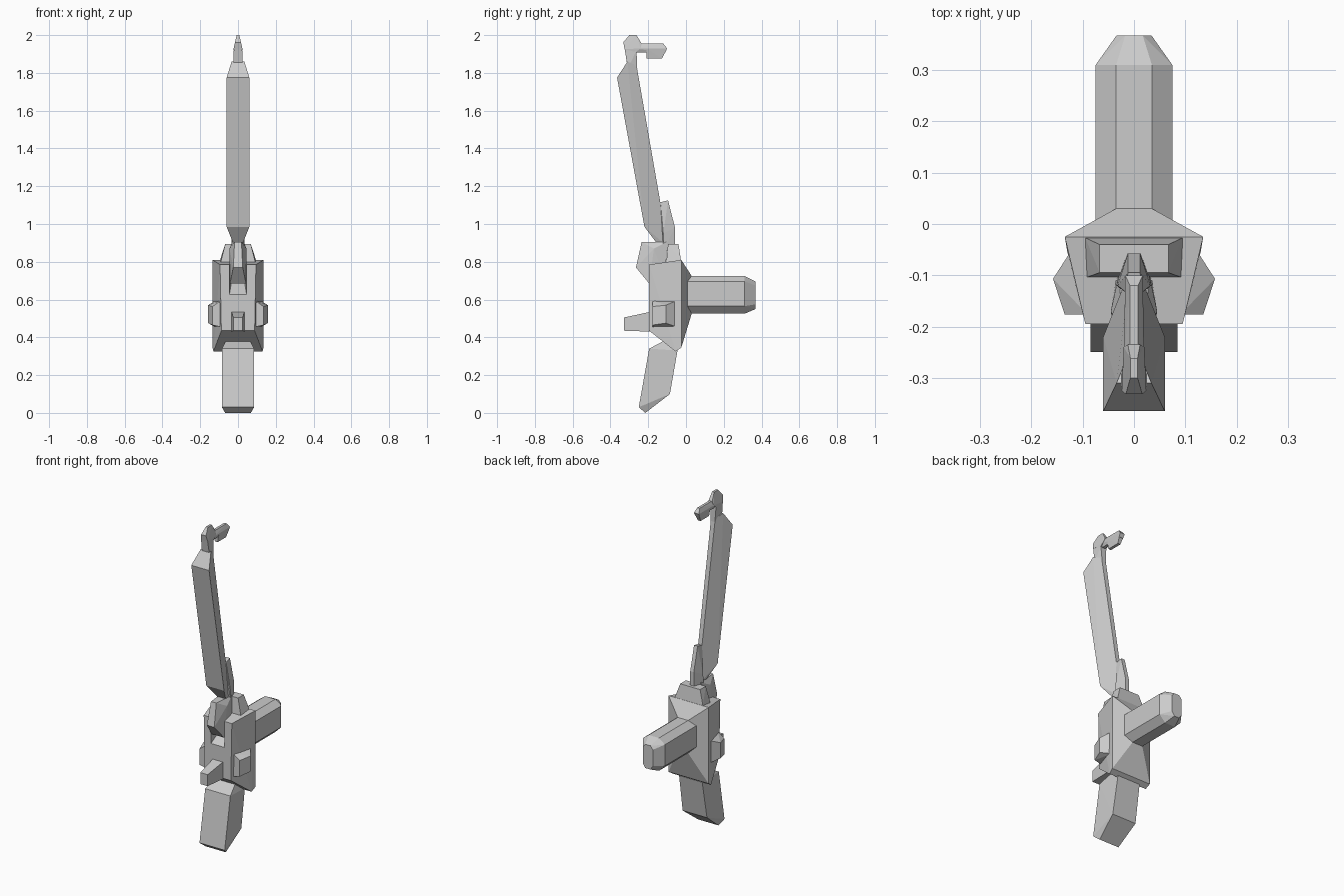
import bpy, bmesh


def hull(name, pts):
    """Convex faceted solid from (y, z, half_width) points mirrored across x."""
    bm = bmesh.new()
    for y, z, w in pts:
        for s in (-1, 1):
            bm.verts.new((s * w, y, z))
    return finish(name, bm)


def finish(name, bm):
    out = bmesh.ops.convex_hull(bm, input=bm.verts)
    junk = [v for v in bm.verts if not v.link_faces]
    bmesh.ops.delete(bm, geom=junk, context='VERTS')
    bmesh.ops.dissolve_limit(bm, angle_limit=0.02, verts=bm.verts, edges=bm.edges)
    bmesh.ops.recalc_face_normals(bm, faces=bm.faces)
    me = bpy.data.meshes.new(name)
    bm.to_mesh(me)
    bm.free()
    ob = bpy.data.objects.new(name, me)
    bpy.context.collection.objects.link(ob)
    return ob


# Main body with a sloped pocket cut in its front
body = hull("body", [(-.025, .81, .135), (-.025, .345, .135), (-.055, .325, .13),
                     (-.195, .435, .088), (-.195, .785, .095)])
pocket = hull("pocket_cutter", [(-.23, .60, .05), (-.11, .69, .035),
                                (-.11, .95, .035), (-.23, .95, .05)])
mod = body.modifiers.new("pocket", 'BOOLEAN')
mod.operation, mod.object, mod.solver = 'DIFFERENCE', pocket, 'EXACT'
bpy.context.view_layer.objects.active = body
bpy.ops.object.modifier_apply(modifier=mod.name)
bpy.data.objects.remove(pocket)

# Rear bar: octagonal, chamfered at the end, flared where it meets the body
hull("bar_flare", [(-.025, .81, .135), (-.025, .345, .135), (0, .695, .075), (0, .565, .075),
                   (.03, .725, .035), (.03, .525, .035)])
hull("rear_bar", [(y, z, w) for y in (-.03, .31)
                  for z, w in ((.725, .035), (.695, .075), (.565, .075), (.525, .035))]
     + [(.368, .695, .017), (.368, .675, .034), (.368, .575, .034), (.368, .55, .017)])

# Collar on top of the body
hull("collar", [(-.105, .74, .095), (-.025, .74, .095), (-.105, .785, .095),
                (-.027, .81, .095), (-.095, .895, .067), (-.04, .895, .067)])

# Side knobs
for side, s in (("left", -1), ("right", 1)):
    bm = bmesh.new()
    for x, y, lo, hi in ((.05, -.05, .455, .595), (.05, -.177, .455, .595),
                         (.12, -.048, .455, .595), (.09, -.177, .455, .595),
                         (.158, -.107, .475, .57), (.135, -.177, .465, .563)):
        bm.verts.new((s * x, y, lo))
        bm.verts.new((s * x, y, hi))
    finish(side + "_knob", bm)

# Front peg
hull("front_peg", [(-.328, .435, .025), (-.328, .505, .025), (-.18, .43, .035), (-.18, .537, .035)])

# Lower grip slab
hull("lower_grip", [(-.12, .38, .065), (-.195, .34, .085), (-.25, .03, .085),
                    (-.215, 0, .068), (-.085, .10, .082), (-.045, .33, .078)])

# Front wedge seated in the pocket
hull("front_wedge", [(-.235, .905, .018), (-.265, .77, .025), (-.195, .685, .042),
                     (-.11, .70, .035), (-.17, .87, .045), (-.10, .905, .03)])

# Rear brace behind the blade root
hull("rear_brace", [(-.135, 1.115, .014), (-.095, 1.125, .012), (-.058, .98, .012),
                    (-.058, .86, .014), (-.12, .86, .035), (-.12, .95, .032)])

# Long blade: wide flat front, thin back edge
hull("blade", [(-.16, .905, .028), (-.22, .985, .06), (-.365, 1.775, .06),
               (-.31, 1.86, .034), (-.31, 1.84, .03), (-.262, 1.84, .014),
               (-.135, 1.11, .013), (-.11, .93, .013), (-.12, .90, .02)])

# Blade tip: neck, head and rear-pointing hook
hull("tip_neck", [(-.308, 1.82, .026), (-.258, 1.82, .014), (-.325, 1.93, .022), (-.262, 1.92, .02)])
hull("tip_head", [(-.325, 1.925, .024), (-.332, 1.962, .016), (-.30, 2.0, .007), (-.262, 2.0, .007),
                  (-.235, 1.955, .012), (-.24, 1.93, .02), (-.265, 1.91, .02)])
hull("hook_arm", [(-.28, 1.955, .008), (-.12, 1.955, .008), (-.28, 1.93, .02), (-.10, 1.93, .017),
                  (-.27, 1.907, .01), (-.11, 1.907, .013)])
hull("hook_foot", [(-.21, 1.93, .019), (-.10, 1.93, .017), (-.21, 1.875, .009), (-.128, 1.875, .009)])
